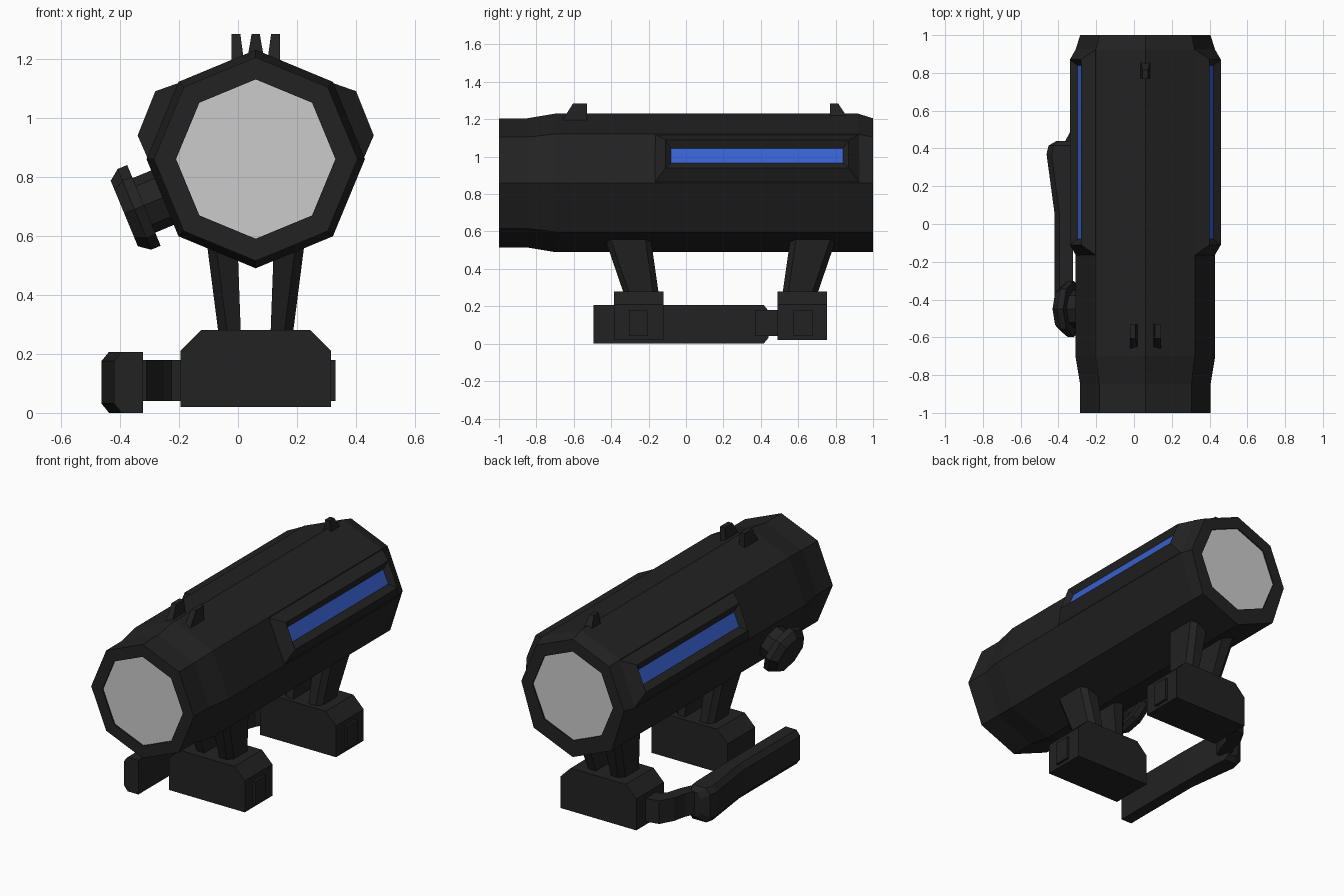
import bpy, bmesh
from math import sin, cos, pi
from mathutils import Vector

if "Cube" in bpy.data.objects:
    bpy.data.objects.remove(bpy.data.objects["Cube"])

CX, CZ = 0.06, 0.86          # tube axis


def material(name, rgb):
    m = bpy.data.materials.new(name)
    m.diffuse_color = (*rgb, 1)
    m.use_nodes = True
    m.node_tree.nodes["Principled BSDF"].inputs["Base Color"].default_value = m.diffuse_color
    return m


BLACK = material("matte_black", (0.016, 0.016, 0.016))
BLUE = material("blue", (0.04, 0.12, 0.62))


def loft(name, rings, mat=BLACK, cap_start=True, cap_end=True, mirror=False):
    """Skin a list of equal-length point rings; optionally copy across the tube axis."""
    bm = bmesh.new()
    vs = [[bm.verts.new(p) for p in r] for r in rings]
    n = len(rings[0])
    for a, b in zip(vs, vs[1:]):
        for i in range(n):
            j = (i + 1) % n
            bm.faces.new((a[i], a[j], b[j], b[i]))
    if cap_start:
        bm.faces.new(vs[0][::-1])
    if cap_end:
        bm.faces.new(vs[-1])
    if mirror:
        geo = bmesh.ops.duplicate(bm, geom=bm.verts[:] + bm.edges[:] + bm.faces[:])["geom"]
        for v in geo:
            if isinstance(v, bmesh.types.BMVert):
                v.co.x = 2 * CX - v.co.x
        bmesh.ops.reverse_faces(bm, faces=[f for f in geo if isinstance(f, bmesh.types.BMFace)])
    if len(rings) > 1:
        bmesh.ops.recalc_face_normals(bm, faces=bm.faces[:])
    me = bpy.data.meshes.new(name)
    bm.to_mesh(me)
    bm.free()
    ob = bpy.data.objects.new(name, me)
    bpy.context.collection.objects.link(ob)
    if mat:
        me.materials.append(mat)
    return ob


def box(name, x, y, z):
    return loft(name, [[(a, y[0], z[0]), (a, y[1], z[0]), (a, y[1], z[1]), (a, y[0], z[1])] for a in x])


def octagon(y, r, r_low=None):
    pts = []
    for i in range(8):
        a = i * pi / 4
        k = r_low if r_low and cos(a) < -0.1 else r
        pts.append((CX + k * sin(a), y, CZ + k * cos(a)))
    return pts


# Octagonal tube with shallow lens seats at both ends
loft("tube_body", [octagon(-0.99, 0.27), octagon(-1, 0.27), octagon(-1, 0.345),
                   octagon(-0.85, 0.345), octagon(-0.7, 0.37), octagon(0.92, 0.37),
                   octagon(1, 0.345, 0.37), octagon(1, 0.27), octagon(0.99, 0.27)],
     cap_start=False, cap_end=False)
loft("front_lens", [octagon(-0.992, 0.27)], None, cap_end=False)
loft("rear_lens", [octagon(0.992, 0.27)], None, cap_start=False)


# Raised side housings with a blue strip at the bottom of each recess
def side_ring(top, low, y0, y1):
    return [(top[0], y0, top[1]), (top[0], y1, top[1]), (low[0], y1, low[1]), (low[0], y0, low[1])]


strip = side_ring((0.386, 1.045), (0.42, 0.965), -0.08, 0.84)
loft("side_housings", [side_ring((0.315, 1.12), (0.425, 0.86), -0.17, 0.93),
                       side_ring((0.40, 1.09), (0.46, 0.94), -0.11, 0.87), strip],
     cap_end=False, mirror=True)
strips = loft("blue_strips", [strip], BLUE, cap_end=False, mirror=True)

# Sights on top: a pair of rear ears and one front post
loft("rear_sight_ears", [
    [(-0.022, -0.67, 1.18), (-0.022, -0.53, 1.18), (0.022, -0.53, 1.18), (0.022, -0.67, 1.18)],
    [(-0.022, -0.605, 1.283), (-0.022, -0.53, 1.283), (0.008, -0.53, 1.283), (0.008, -0.605, 1.283)]],
    mirror=True)
loft("front_sight_post", [
    [(0.03, 0.77, 1.19), (0.03, 0.875, 1.19), (0.09, 0.875, 1.19), (0.09, 0.77, 1.19)],
    [(0.046, 0.77, 1.283), (0.046, 0.815, 1.283), (0.074, 0.815, 1.283), (0.074, 0.77, 1.283)]])


# Splayed legs and clamps; the rear set mirrors the front set about y = 0.185
def leg_ring(xo, xi, y0, y1, z, flip):
    c = 0.03
    pts = [(xi, y0), (xi, y1), (xo + c, y1), (xo, y1 - c), (xo, y0 + c), (xo + c, y0)]
    return [(x, 0.37 - y if flip else y, z) for x, y in pts]


for flip, label in ((False, "front"), (True, "rear")):
    loft(label + "_legs", [leg_ring(-0.065, 0.01, -0.33, -0.145, 0.26, flip),
                           leg_ring(-0.11, -0.003, -0.45, -0.195, 0.61, flip)], mirror=True)
    my = lambda y: 0.37 - y if flip else y
    clamp = [(-0.195, 0.02), (0.315, 0.02), (0.315, 0.21), (0.245, 0.28), (-0.125, 0.28), (-0.195, 0.21)]
    loft(label + "_clamp", [[(x, my(y), z) for x, z in clamp] for y in (-0.385, -0.12)])
    box(label + "_bolt", (0.3, 0.33), (my(-0.305), my(-0.205)), (0.04, 0.18))


# Locking lever: thick bar with chamfered outer edges, bent outward near its hinge
def bar_ring(y, xo, xi, s):
    c = 0.026
    return [(xi, y, 0.005 + s), (xi, y, 0.212 - s), (xo + c, y, 0.212 - s),
            (xo, y, 0.18 - s), (xo, y, 0.037 + s), (xo + c, y, 0.005 + s)]


bar = loft("lever_bar", [bar_ring(-0.495, -0.42, -0.322, 0), bar_ring(0.05, -0.42, -0.322, 0),
                         bar_ring(0.37, -0.463, -0.33, 0), bar_ring(0.415, -0.452, -0.335, 0),
                         bar_ring(0.44, -0.41, -0.34, 0.03)])
for v in bar.data.vertices:
    v.co.z -= 0.005

# Curved link from the bar to the rear clamp
link = [((-0.385, 0.40), (-0.31, 0.37)), ((-0.337, 0.49), (-0.275, 0.45)),
        ((-0.32, 0.57), (-0.25, 0.53)), ((-0.275, 0.65), (-0.225, 0.56)),
        ((-0.18, 0.67), (-0.18, 0.565))]
loft("lever_link", [[(*o, 0.04), (*i, 0.04), (*i, 0.18), (*o, 0.18)] for o, i in link])

# Octagonal adjustment knob on the lower left facet
axis = Vector((-cos(pi / 8), 0, -sin(pi / 8)))
side = Vector((axis.z, 0, -axis.x))
hub = Vector((CX, -0.45, CZ))


def knob_ring(d, r):
    return [hub + axis * d + side * r * cos(i * pi / 4) + Vector((0, r * sin(i * pi / 4), 0))
            for i in range(8)]


loft("adjustment_knob", [knob_ring(0.31, 0.1), knob_ring(0.41, 0.1), knob_ring(0.41, 0.148),
                         knob_ring(0.445, 0.148), knob_ring(0.482, 0.12)])
